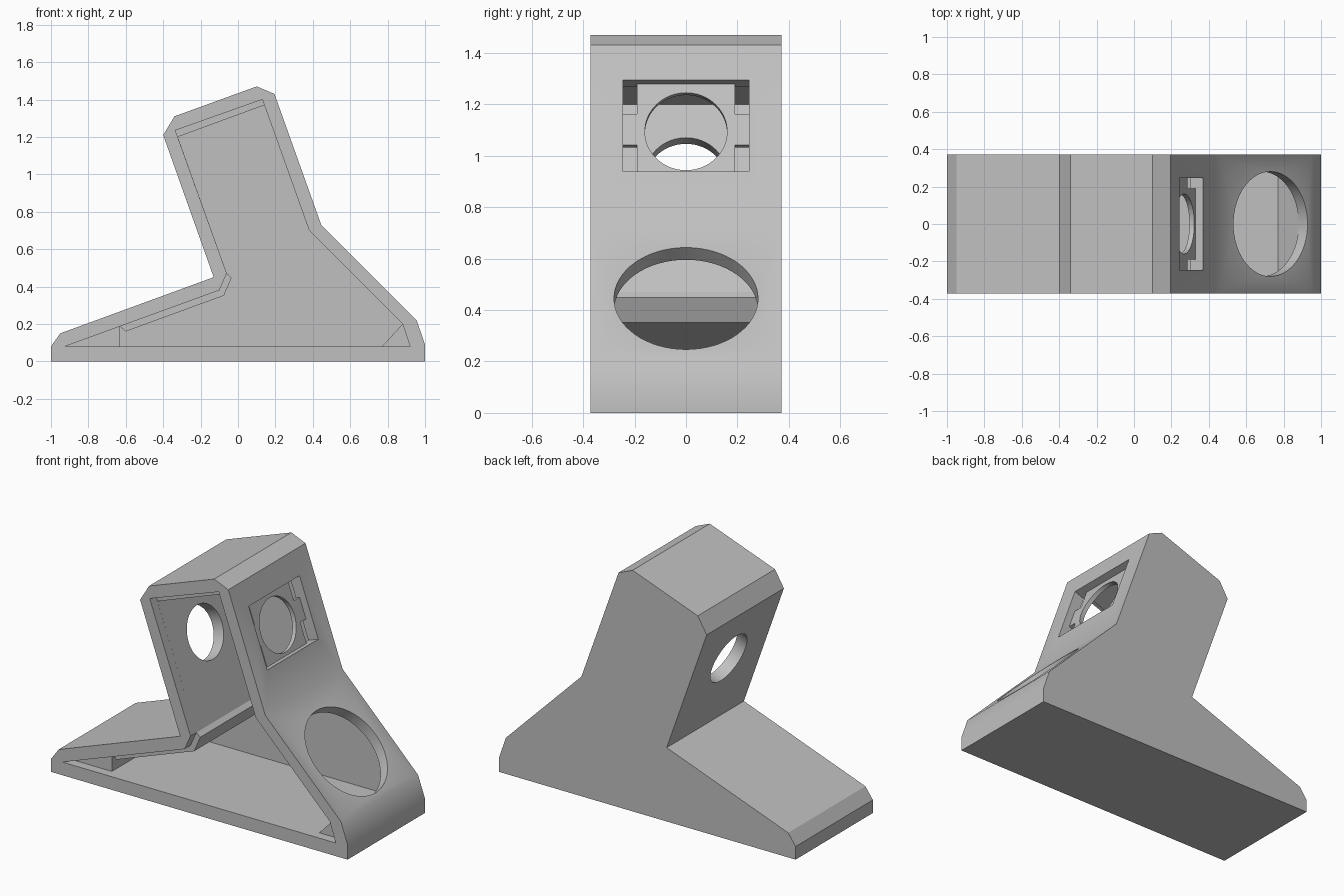
import bpy, bmesh, math
from mathutils import Vector, Matrix

cube = bpy.data.objects.get("Cube")
if cube:
    bpy.data.objects.remove(cube, do_unlink=True)

grey = bpy.data.materials.new("light grey")
grey.use_nodes = True
colour = (0.53, 0.53, 0.53, 1)
grey.diffuse_color = colour
grey.node_tree.nodes["Principled BSDF"].inputs["Base Color"].default_value = colour


def to_object(name, bm):
    bmesh.ops.recalc_face_normals(bm, faces=bm.faces)
    mesh = bpy.data.meshes.new(name)
    bm.to_mesh(mesh)
    bm.free()
    mesh.materials.append(grey)
    obj = bpy.data.objects.new(name, mesh)
    bpy.context.collection.objects.link(obj)
    return obj


def prism(name, profile, y0, y1):
    """Extrude an x-z profile along y."""
    bm = bmesh.new()
    face = bm.faces.new([bm.verts.new((x, y0, z)) for x, z in profile])
    new = bmesh.ops.extrude_face_region(bm, geom=[face])["geom"]
    verts = [v for v in new if isinstance(v, bmesh.types.BMVert)]
    bmesh.ops.translate(bm, verts=verts, vec=(0, y1 - y0, 0))
    return to_object(name, bm)


def drill(name, centre, direction, radius, length):
    """Round cutter along a direction."""
    bm = bmesh.new()
    turn = Vector(direction).to_track_quat("Z", "Y").to_matrix().to_4x4()
    bmesh.ops.create_cone(bm, cap_ends=True, segments=64, radius1=radius, radius2=radius,
                          depth=length, matrix=Matrix.Translation(centre) @ turn)
    return to_object(name, bm)


def cut(body, cutter):
    cutter.hide_render = True
    mod = body.modifiers.new("cut", "BOOLEAN")
    mod.operation = "DIFFERENCE"
    mod.solver = "EXACT"
    mod.object = cutter
    bpy.context.view_layer.objects.active = body
    bpy.ops.object.modifier_apply(modifier=mod.name)
    bpy.data.objects.remove(cutter, do_unlink=True)


# Outer body
half = 0.372
body = prism("stand_housing", [
    (-1, 0), (1, 0), (1, 0.09), (0.955, 0.22), (0.445, 0.73), (0.195, 1.43),
    (0.1, 1.47), (-0.34, 1.31), (-0.4, 1.21), (-0.13, 0.45), (-0.95, 0.15), (-1, 0.08)],
    -half, half)

# Shallow seat for a cover, then the deep cavity, both open at the front
cut(body, prism("cover_seat", [
    (-0.925, 0.08), (0.92, 0.08), (0.88, 0.2), (0.38, 0.7), (0.13, 1.4),
    (-0.335, 1.235), (-0.06, 0.47), (-0.1, 0.38)], -0.5, -0.315))
cut(body, prism("cavity", [
    (-0.63, 0.08), (0.77, 0.08), (0.88, 0.2), (0.38, 0.7), (0.141, 1.37),
    (-0.322, 1.2), (-0.06, 0.47), (-0.034, 0.448), (-0.075, 0.352),
    (-0.6, 0.16), (-0.63, 0.187)], -0.33, 0.312))

# Socket in the leaning wall: n points out of the wall, u runs up it
u = Vector((-0.25, 0.70)).normalized()
n = Vector((u.y, -u.x))
socket = Vector((0.308, 1.117))


def wall_box(name, n0, n1, u0, u1, y0, y1):
    corners = [(n0, u0), (n1, u0), (n1, u1), (n0, u1)]
    return prism(name, [socket + n * a + u * b for a, b in corners], y0, y1)


side, inner, tall, tab = 0.245, 0.19, 0.188, 0.064
cut(body, wall_box("socket_recess", -0.045, 0.1, -tall, tall, -side, side))
for y0, y1 in ((-side, -inner), (inner, side)):
    for u0, u1 in ((-tall, -tab), (tab, tall)):
        cut(body, wall_box("socket_slot", -0.12, 0.05, u0, u1, y0, y1))

# Round hole through both leaning walls, and the large one in the slope
cut(body, drill("upper_bore", (0.01, 0, 1.002), (n.x, 0, n.y), 0.16, 1.1))
cut(body, drill("lower_bore", (0.73, 0, 0.445), (1, 0, 1), 0.28, 0.24))

bpy.ops.object.select_all(action="DESELECT")
body.select_set(True)
bpy.context.view_layer.objects.active = body
bpy.ops.object.shade_smooth_by_angle(angle=math.radians(30))
